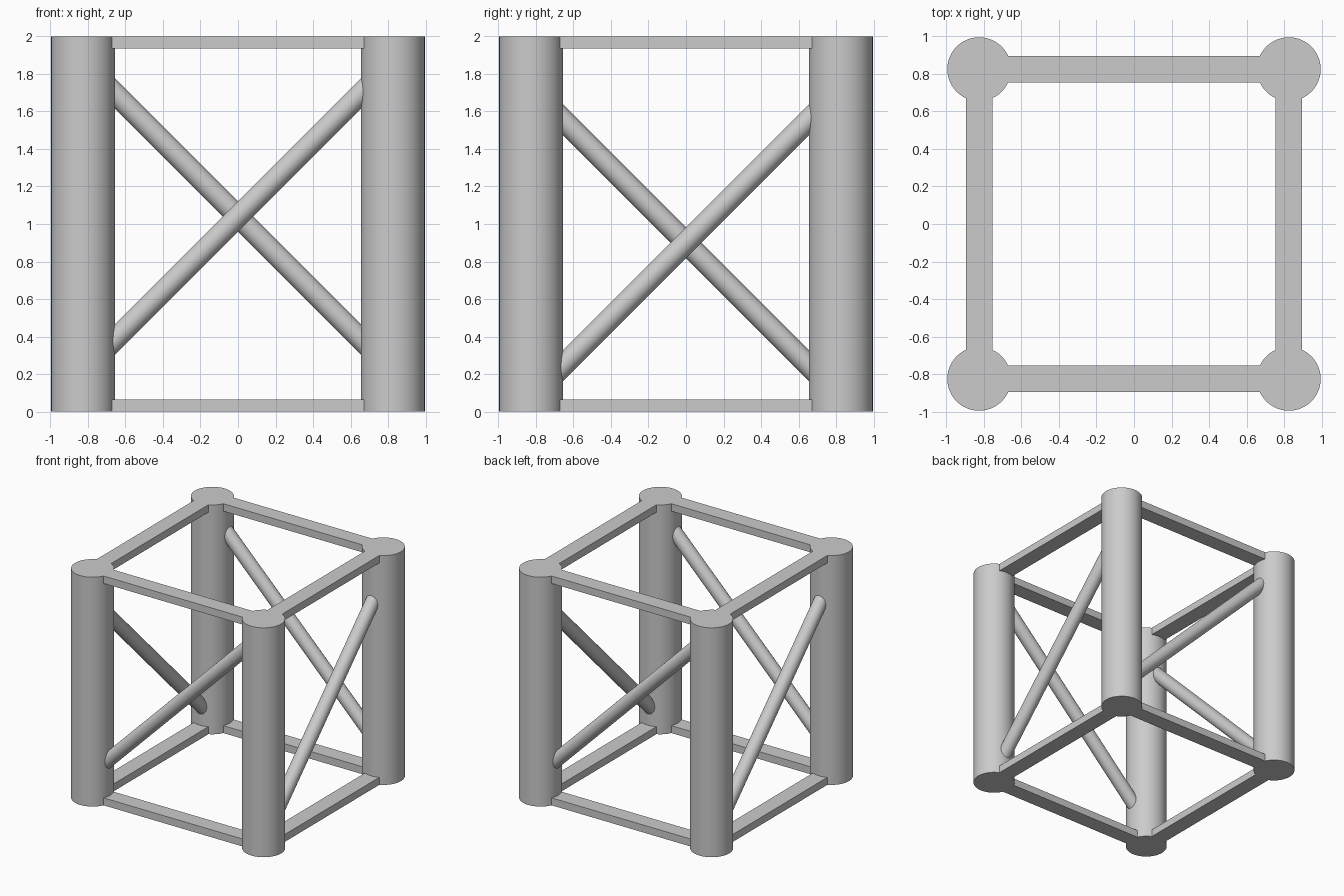
import bpy
import math
from mathutils import Vector

if "Cube" in bpy.data.objects:
    bpy.data.objects.remove(bpy.data.objects["Cube"])

C = 0.825          # column centre offset from the middle
COLUMN_R = 0.17
BRACE_R = 0.058
HEIGHT = 2.0
BEAM_W, BEAM_T = 0.14, 0.065
SIDES = ["front", "right", "back", "left"]


def rod(name, start, end, radius, sides):
    """Smooth round bar between two points."""
    start, end = Vector(start), Vector(end)
    axis = end - start
    bpy.ops.mesh.primitive_cylinder_add(
        vertices=sides, radius=radius, depth=axis.length,
        location=(start + end) / 2,
        rotation=axis.to_track_quat('Z', 'Y').to_euler())
    bpy.context.object.name = name
    bpy.ops.object.shade_smooth_by_angle(angle=math.radians(30))


def beam(name, centre, angle):
    """Flat bar lying between two neighbouring columns."""
    bpy.ops.mesh.primitive_cube_add(size=1, location=centre, rotation=(0, 0, angle))
    ob = bpy.context.object
    ob.name = name
    ob.scale = (1.35, BEAM_W, BEAM_T)
    bpy.ops.object.transform_apply(location=False, rotation=False, scale=True)


for i, side in enumerate(SIDES):
    angle = i * math.pi / 2
    cos, sin = round(math.cos(angle)), round(math.sin(angle))

    def turn(x, y, z):
        return (cos * x - sin * y, sin * x + cos * y, z)

    # corner column
    rod(f"column_{i + 1}", turn(-C, -C, 0), turn(-C, -C, HEIGHT), COLUMN_R, 48)

    # bottom and top beams
    beam(f"bottom_beam_{side}", turn(0, -C, BEAM_T / 2), angle)
    beam(f"top_beam_{side}", turn(0, -C, HEIGHT - BEAM_T / 2), angle)

    # diagonal brace, set lower on the left and right sides
    mid = 1.04 if i % 2 == 0 else 0.90
    reach = 0.74
    rod(f"brace_{side}", turn(-reach, -C, mid - reach),
        turn(reach, -C, mid + reach), BRACE_R, 32)
